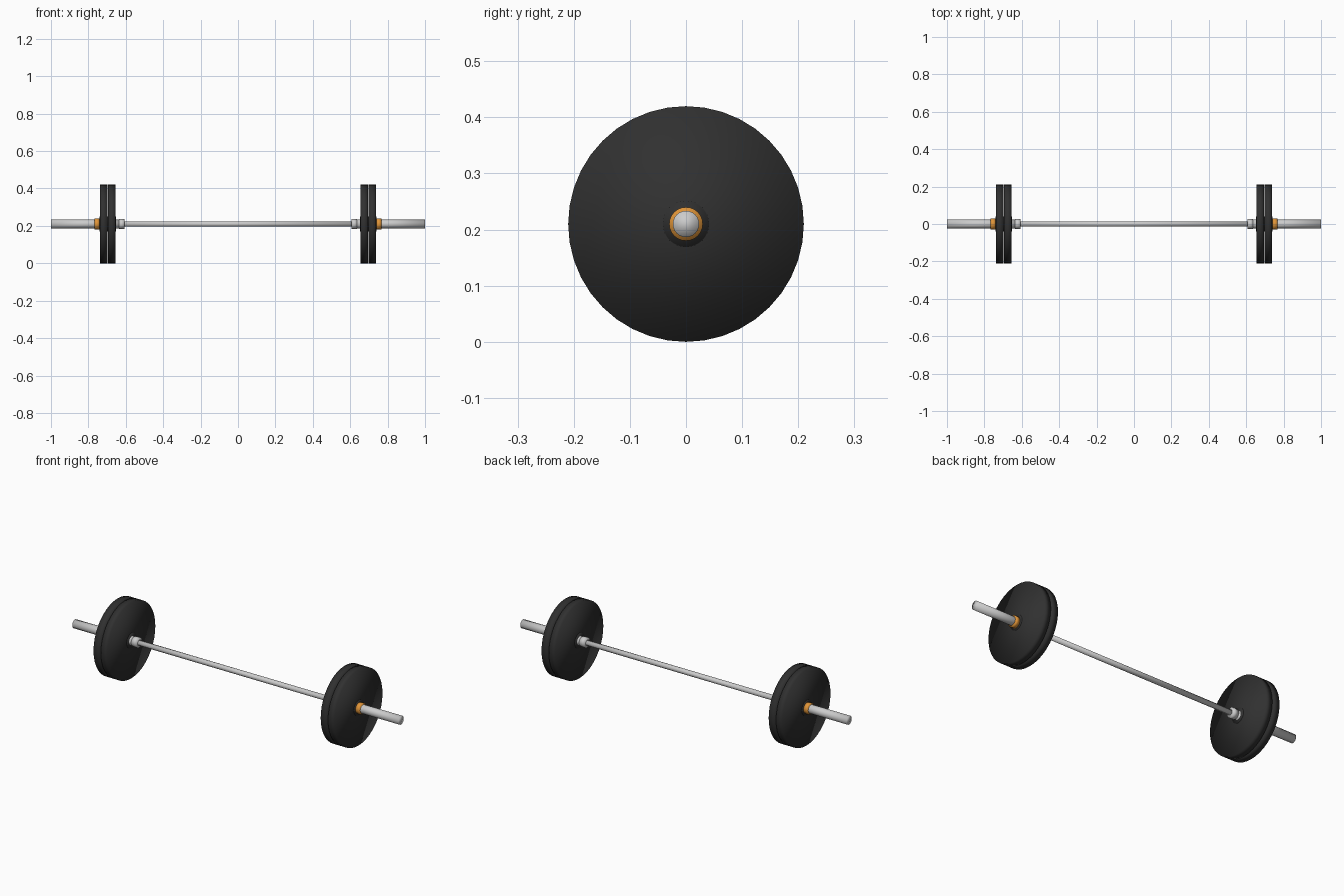
import bpy
import math

if "Cube" in bpy.data.objects:
    bpy.data.objects.remove(bpy.data.objects["Cube"])

AXIS_Z = 0.21


def material(name, color):
    m = bpy.data.materials.new(name)
    m.diffuse_color = color
    m.use_nodes = True
    m.node_tree.nodes["Principled BSDF"].inputs["Base Color"].default_value = m.diffuse_color
    return m


rubber = material("black_rubber", (0.03, 0.03, 0.03, 1))
orange = material("orange_clip", (0.75, 0.3, 0.04, 1))


def rod(name, x0, x1, radius, sides=32, mat=None):
    """Capped cylinder lying along x between x0 and x1."""
    bpy.ops.mesh.primitive_cylinder_add(
        vertices=sides, radius=radius, depth=abs(x1 - x0),
        location=((x0 + x1) / 2, 0, AXIS_Z), rotation=(0, math.pi / 2, 0))
    ob = bpy.context.object
    ob.name = name
    bpy.ops.object.shade_smooth()
    if mat:
        ob.data.materials.append(mat)
    return ob


# Grip bar
rod("grip_bar", -0.64, 0.64, 0.014, 24)

for side, s in (("left", -1), ("right", 1)):
    # Loading sleeve and inner stop collar
    rod(side + "_sleeve", s * 0.62, s * 1.0, 0.0235, 24)
    rod(side + "_stop_collar", s * 0.606, s * 0.637, 0.027, 24)
    # Two weight plates, each with a slightly thicker hub
    for label, x in (("inner", 0.674), ("outer", 0.719)):
        rod(f"{side}_{label}_plate", s * (x - 0.02), s * (x + 0.02), 0.21, 40, rubber)
        rod(f"{side}_{label}_hub", s * (x - 0.0225), s * (x + 0.0225), 0.041, 32, rubber)
    # Locking clip
    rod(side + "_clip", s * 0.741, s * 0.766, 0.03, 24, orange)
